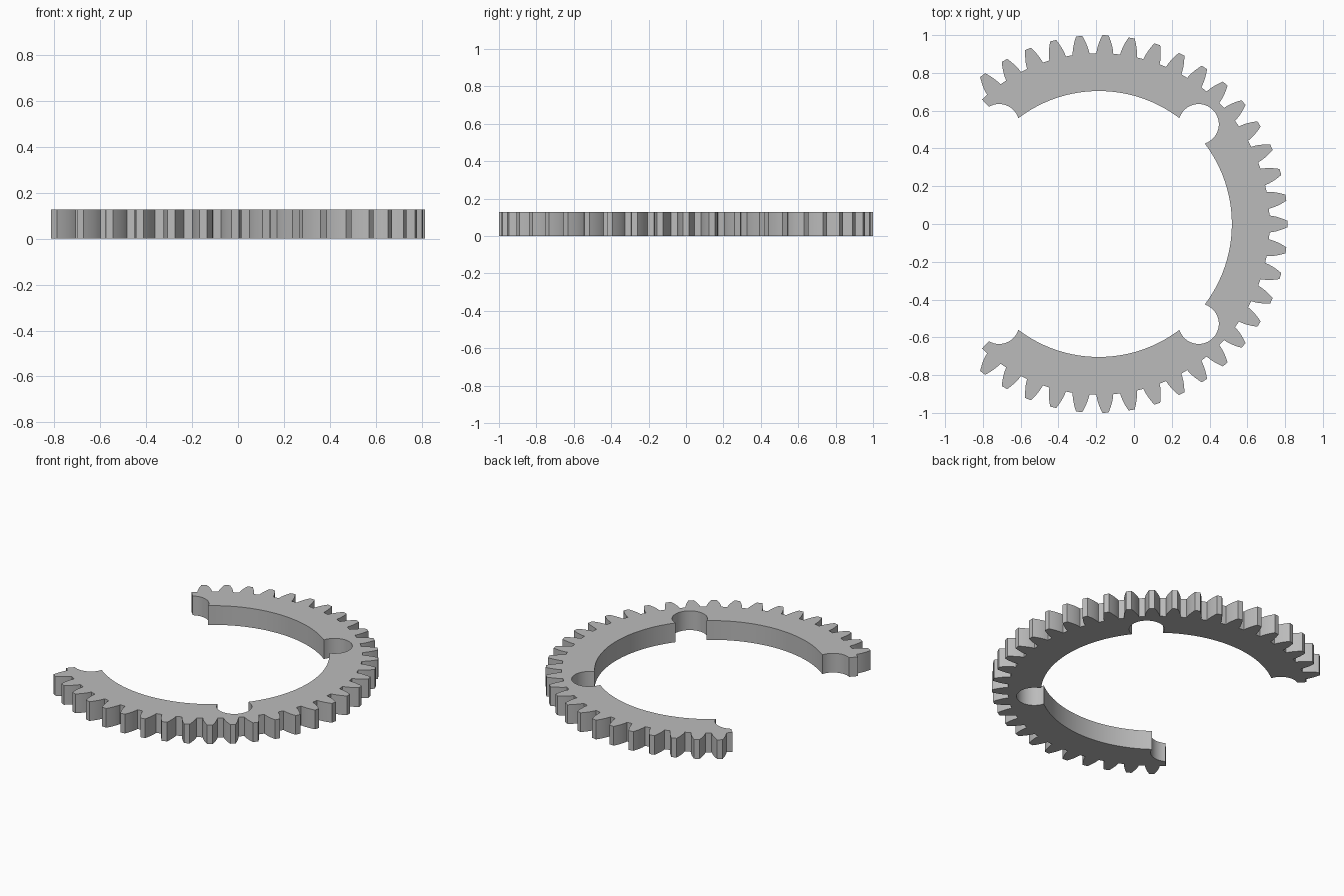
import bpy, bmesh
from math import pi, sin, cos, tan, acos, atan2, sqrt, radians
from mathutils import Vector

cube = bpy.data.objects.get("Cube")
if cube:
    bpy.data.objects.remove(cube, do_unlink=True)

# Gear proportions: 45-tooth involute gear with an open sector at -x
TEETH, FIRST, LAST = 45, -16, 16
TIP_R = 1.0
MODULE = 2 * TIP_R / (TEETH + 2)
ROOT_R = MODULE * (TEETH - 2.5) / 2
BASE_R = MODULE * TEETH / 2 * cos(radians(20))
BORE_R, NOTCH_D, NOTCH_R = 0.704, 0.747, 0.107
HEIGHT, CENTRE_X = 0.128, -0.186
PITCH = 2 * pi / TEETH


def polar(r, a):
    return Vector((r * cos(a), r * sin(a), 0))


def inv(a):
    return tan(a) - a


def half_angle(r):
    """Half the angular width of a tooth at radius r."""
    return PITCH / 4 + inv(radians(20)) - inv(acos(BASE_R / r))


def spread(a, b, n):
    return [a + (b - a) * i / n for i in range(n + 1)]


def notch(angle, start, end, n=24):
    """Arc of a round notch; zero points away from the gear centre."""
    c = polar(NOTCH_D, angle)
    return [c + polar(NOTCH_R, angle + b) for b in spread(start, end, n)]


# Toothed outer edge, counter-clockwise
radii = spread(ROOT_R, TIP_R, 6)
outline = []
for i in range(FIRST, LAST + 1):
    a = i * PITCH
    outline += [polar(r, a - half_angle(r)) for r in radii]
    outline += [polar(r, a + half_angle(r)) for r in reversed(radii)]

# The ends stop at the foot of the next missing tooth
end = (LAST + 1) * PITCH - half_angle(ROOT_R)
outline.insert(0, polar(ROOT_R, -end))
outline.append(polar(ROOT_R, end))

# Upper half of the bore: cut end notch, arc, full notch, arc
corner = acos((NOTCH_D ** 2 + BORE_R ** 2 - NOTCH_R ** 2) / (2 * NOTCH_D * BORE_R))
sweep = atan2(BORE_R * sin(corner), BORE_R * cos(corner) - NOTCH_D)
q = pi / 4
d = 3 * q - end
r = NOTCH_D * cos(d) + sqrt(NOTCH_R ** 2 - (NOTCH_D * sin(d)) ** 2)
cut = atan2(-r * sin(d), r * cos(d) - NOTCH_D)
upper = notch(3 * q, cut, -sweep, 14)
upper += [polar(BORE_R, a) for a in spread(3 * q - corner, q + corner, 32)[1:-1]]
upper += notch(q, sweep, -sweep)
upper += [polar(BORE_R, a) for a in spread(q - corner, 0, 16)[1:]]
lower = [Vector((p.x, -p.y, 0)) for p in reversed(upper[:-1])]
outline += upper + lower

# Extrude the outline into the ring
bm = bmesh.new()
shift = Vector((CENTRE_X, 0, 0))
base = bm.faces.new([bm.verts.new(p + shift) for p in outline])
ext = bmesh.ops.extrude_face_region(bm, geom=[base], use_keep_orig=True)
top = [v for v in ext["geom"] if isinstance(v, bmesh.types.BMVert)]
bmesh.ops.translate(bm, verts=top, vec=(0, 0, HEIGHT))
bmesh.ops.recalc_face_normals(bm, faces=bm.faces)
caps = [f for f in bm.faces if len(f.verts) > 4]
bmesh.ops.triangulate(bm, faces=caps)
mesh = bpy.data.meshes.new("gear_ring")
bm.to_mesh(mesh)
bm.free()

# Plain grey material
mat = bpy.data.materials.new("grey")
mat.use_nodes = True
colour = (0.5, 0.5, 0.5, 1)
mat.diffuse_color = colour
mat.node_tree.nodes["Principled BSDF"].inputs["Base Color"].default_value = colour
mesh.materials.append(mat)

ring = bpy.data.objects.new("gear_ring", mesh)
bpy.context.collection.objects.link(ring)
bpy.ops.object.select_all(action="DESELECT")
ring.select_set(True)
bpy.context.view_layer.objects.active = ring
bpy.ops.object.shade_smooth_by_angle(angle=radians(30))
